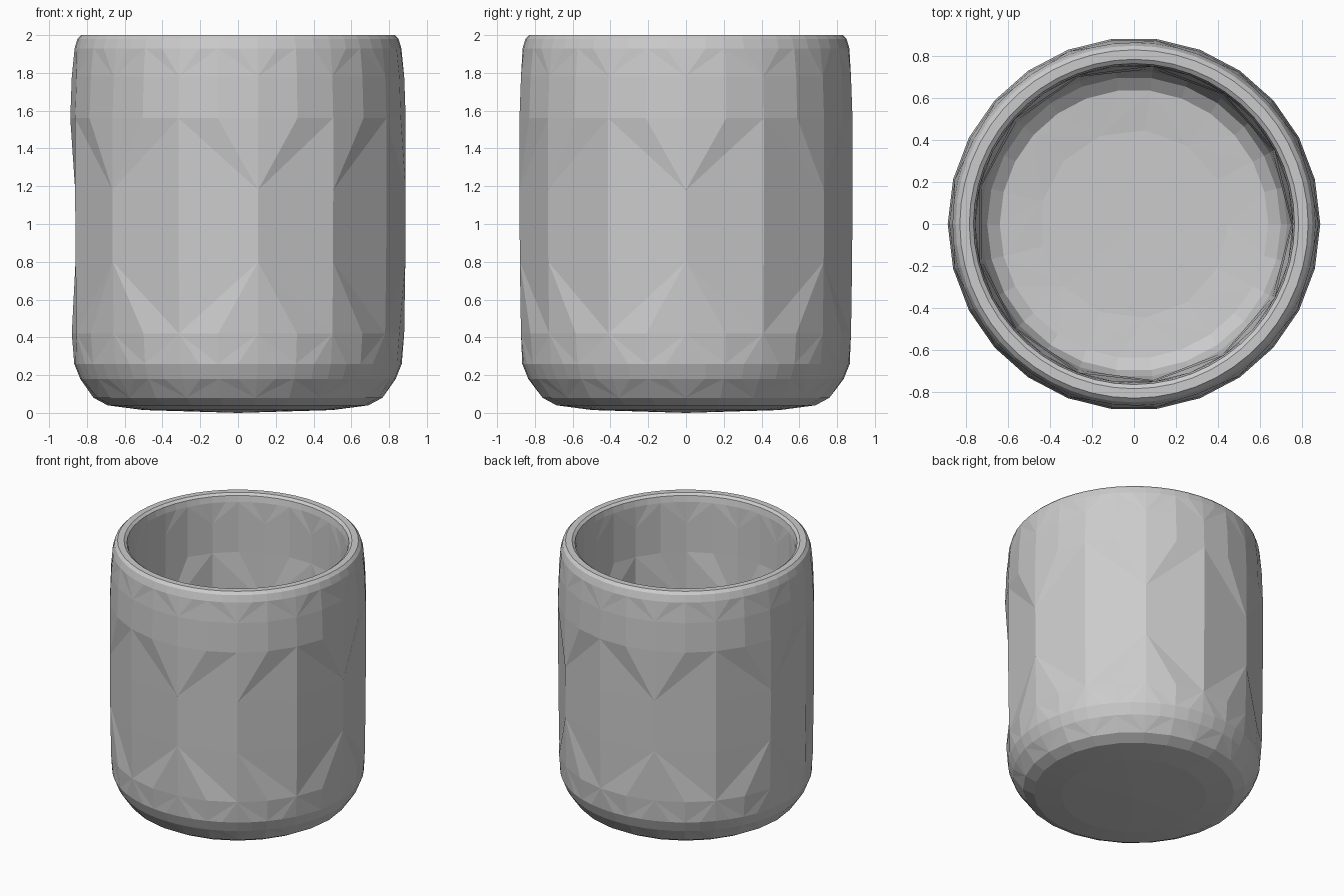
import bpy, bmesh
from math import cos, sin, pi

if "Cube" in bpy.data.objects:
    bpy.data.objects.remove(bpy.data.objects["Cube"])

# Profile rings: (radius, height, sides); outer base to rim, then down the inside
rings = [
    (0.50, 0.015, 26), (0.69, 0.04, 26), (0.765, 0.08, 26),
    (0.835, 0.18, 52), (0.867, 0.26, 52), (0.88, 0.42, 26),
    (0.886, 0.80, 13), (0.888, 1.18, 13), (0.888, 1.56, 26),
    (0.88, 1.78, 26), (0.865, 1.93, 52), (0.85, 1.98, 52), (0.83, 2.0, 52),
    (0.785, 2.0, 52), (0.765, 1.985, 52), (0.757, 1.94, 52),
    (0.757, 1.78, 26), (0.757, 1.56, 26), (0.755, 1.18, 13), (0.75, 0.80, 13),
    (0.745, 0.42, 26), (0.73, 0.28, 26), (0.70, 0.20, 26),
    (0.64, 0.155, 26), (0.45, 0.135, 13),
]

bm = bmesh.new()


def ring(r, z, n):
    return [bm.verts.new((r * cos(2 * pi * i / n), r * sin(2 * pi * i / n), z))
            for i in range(n)]


def bridge(a, b):
    # Equal rings get quads; a ring with half the sides gets triangle fans
    if len(a) == len(b):
        n = len(a)
        for i in range(n):
            j = (i + 1) % n
            bm.faces.new((a[i], a[j], b[j], b[i]))
        return
    c, f = (a, b) if len(a) < len(b) else (b, a)
    n = len(c)
    for i in range(n):
        c0, c1 = c[i], c[(i + 1) % n]
        f0, f1, f2 = f[2 * i], f[2 * i + 1], f[(2 * i + 2) % len(f)]
        low = (i % 2 == 0 and i != n - 1) or i == n - 2
        if low:
            tris = ((c0, f0, f1), (c0, f1, f2), (c0, f2, c1))
        else:
            tris = ((c1, f1, f2), (c1, f0, f1), (c0, f0, c1))
        for t in tris:
            bm.faces.new(t)


def cap(loop, z):
    centre = bm.verts.new((0, 0, z))
    for i, v in enumerate(loop):
        bm.faces.new((v, loop[(i + 1) % len(loop)], centre))


# Walls and rim
loops = [ring(*p) for p in rings]
for a, b in zip(loops, loops[1:]):
    bridge(a, b)

# Underside and inner floor
cap(loops[0], 0.0)
cap(loops[-1], 0.13)

bmesh.ops.recalc_face_normals(bm, faces=bm.faces)
mesh = bpy.data.meshes.new("cup")
bm.to_mesh(mesh)
bm.free()
bpy.context.collection.objects.link(bpy.data.objects.new("cup", mesh))
